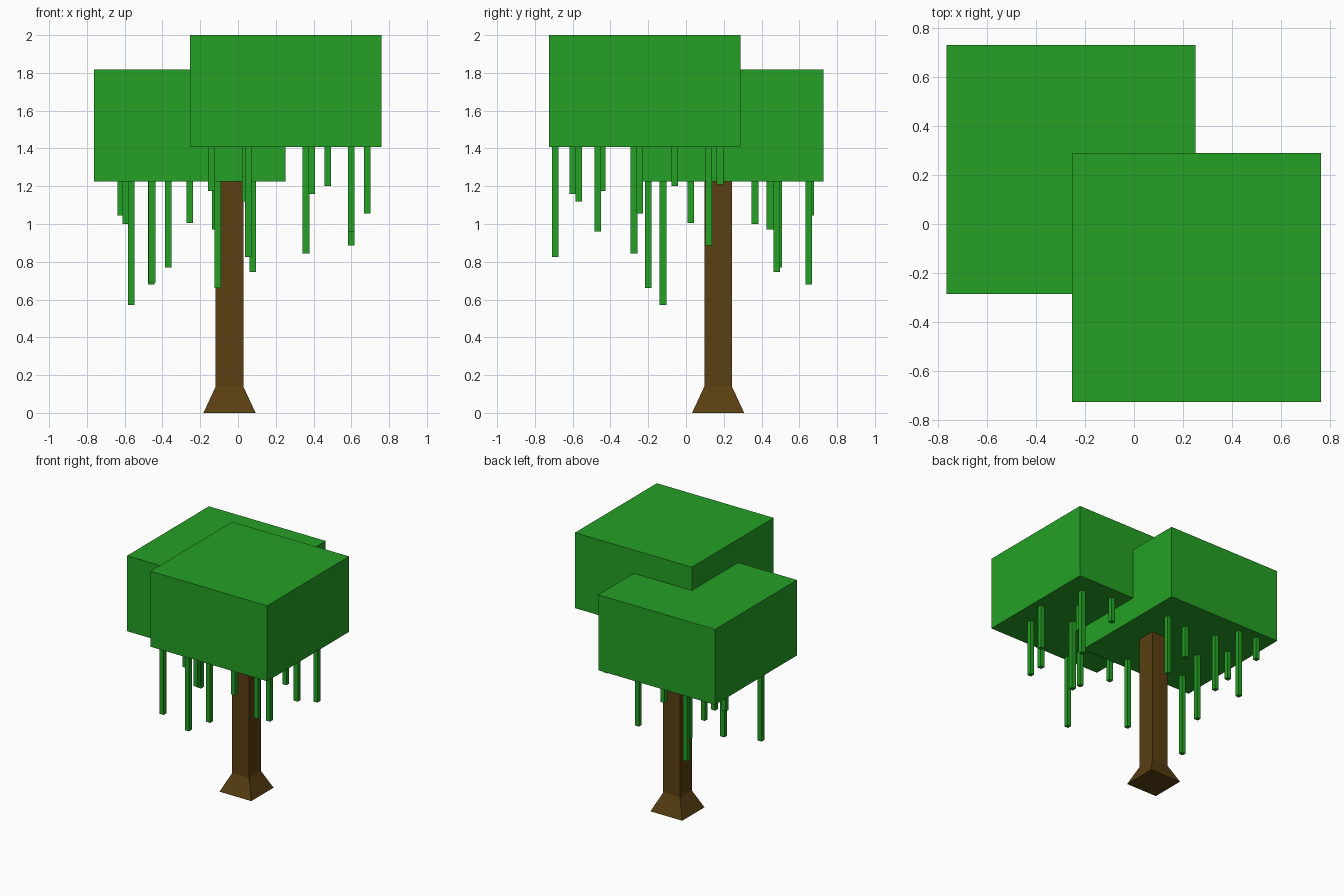
import bpy
import bmesh

cube = bpy.data.objects.get("Cube")
if cube:
    bpy.data.objects.remove(cube, do_unlink=True)


def make_material(name, rgb):
    mat = bpy.data.materials.new(name)
    mat.use_nodes = True
    mat.diffuse_color = (*rgb, 1)
    mat.node_tree.nodes["Principled BSDF"].inputs["Base Color"].default_value = (*rgb, 1)
    return mat


leaf_green = make_material("leaf green", (0.018, 0.35, 0.018))
bark_brown = make_material("bark brown", (0.1, 0.05, 0.006))


def square_column(name, x, y, rings, mat):
    """Stack square rings of (half width, height) and cap both ends."""
    bm = bmesh.new()
    loops = [[bm.verts.new((sx * h, sy * h, z))
              for sx, sy in ((-1, -1), (1, -1), (1, 1), (-1, 1))]
             for h, z in rings]
    for low, high in zip(loops, loops[1:]):
        for i in range(4):
            j = (i + 1) % 4
            bm.faces.new((low[i], low[j], high[j], high[i]))
    bm.faces.new(loops[0][::-1])
    bm.faces.new(loops[-1])
    mesh = bpy.data.meshes.new(name)
    bm.to_mesh(mesh)
    bm.free()
    mesh.materials.append(mat)
    obj = bpy.data.objects.new(name, mesh)
    obj.location = (x, y, 0)
    bpy.context.collection.objects.link(obj)
    return obj


# Trunk with a flared foot
square_column("trunk", -0.045, 0.17, [(0.138, 0), (0.073, 0.14), (0.073, 1.24)], bark_brown)

# Two overlapping leaf blocks
LOW, HIGH = 1.225, 1.408
square_column("lower_canopy", -0.256, 0.222, [(0.507, LOW), (0.507, 1.817)], leaf_green)
square_column("upper_canopy", 0.254, -0.218, [(0.507, HIGH), (0.507, 2.0)], leaf_green)

# Hanging vines as (x, y, lower end), grouped by the block they hang from
lower_vines = [
    (-0.62, 0.66, 1.045), (-0.595, 0.365, 1.0), (-0.565, -0.122, 0.57),
    (-0.46, 0.65, 0.68), (-0.455, 0.183, 0.69), (-0.37, 0.49, 0.77),
    (-0.255, 0.025, 1.005), (-0.12, 0.445, 0.97), (-0.107, -0.2, 0.66),
    (0.078, 0.48, 0.745),
]
upper_vines = [
    (-0.14, -0.445, 1.175), (0.04, -0.567, 1.12), (0.055, -0.693, 0.825),
    (0.36, -0.275, 0.845), (0.365, 0.18, 1.21), (0.39, -0.6, 1.16),
    (0.475, -0.06, 1.2), (0.6, -0.467, 0.96), (0.6, 0.12, 0.885),
    (0.685, -0.245, 1.055),
]
for label, top, vines in (("lower", LOW, lower_vines), ("upper", HIGH, upper_vines)):
    for n, (x, y, end) in enumerate(vines, 1):
        square_column(f"{label}_vine_{n}", x, y, [(0.0175, end), (0.0175, top + 0.01)], leaf_green)
